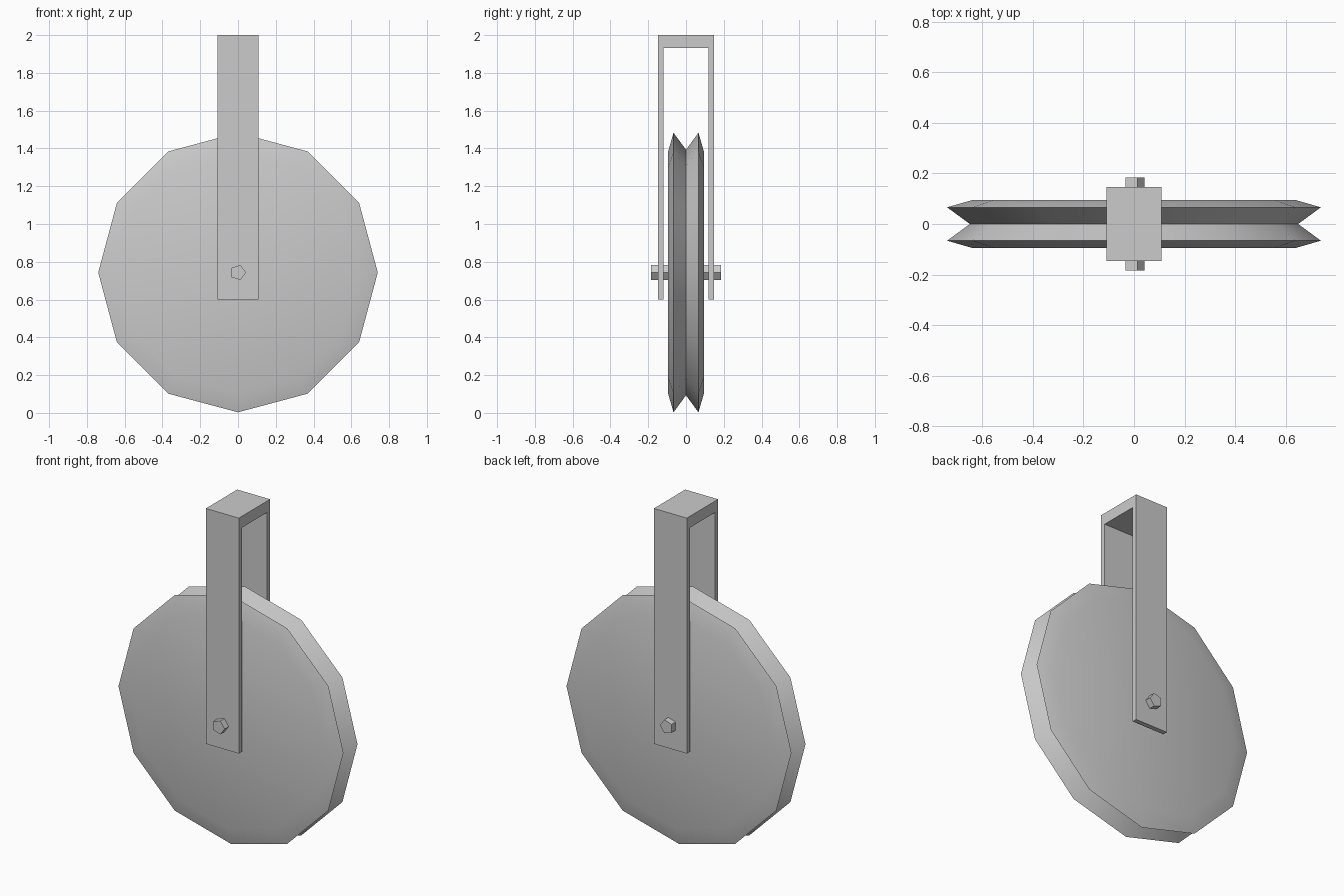
import bpy, bmesh, math

if "Cube" in bpy.data.objects:
    bpy.data.objects.remove(bpy.data.objects["Cube"])

grey = bpy.data.materials.new("light grey")
grey.diffuse_color = (0.6, 0.6, 0.6, 1)
grey.use_nodes = True
grey.node_tree.nodes["Principled BSDF"].inputs["Base Color"].default_value = grey.diffuse_color
HUB_Z = 0.743


def finish(name, bm, smooth=False):
    bmesh.ops.recalc_face_normals(bm, faces=bm.faces)
    me = bpy.data.meshes.new(name)
    bm.to_mesh(me)
    bm.free()
    me.materials.append(grey)
    ob = bpy.data.objects.new(name, me)
    bpy.context.collection.objects.link(ob)
    if smooth:
        bpy.ops.object.select_all(action='DESELECT')
        ob.select_set(True)
        bpy.context.view_layer.objects.active = ob
        bpy.ops.object.shade_smooth_by_angle(angle=math.radians(35))
    return ob


def lathe(name, profile, sides, smooth=False):
    """Stack of (y, radius) rings around the hub axis, capped at both ends."""
    bm = bmesh.new()
    rings = []
    for y, r in profile:
        rings.append([bm.verts.new((r * math.cos(math.tau * i / sides), y,
                                    HUB_Z + r * math.sin(math.tau * i / sides)))
                      for i in range(sides)])
    for a, b in zip(rings, rings[1:]):
        for i in range(sides):
            j = (i + 1) % sides
            bm.faces.new((a[i], a[j], b[j], b[i]))
    bm.faces.new(rings[0])
    bm.faces.new(rings[-1])
    return finish(name, bm, smooth)


# Grooved twelve-sided wheel
lathe("pulley_wheel", [(-0.095, 0.64), (-0.066, 0.74), (0, 0.65),
                       (0.066, 0.74), (0.095, 0.64)], 12, smooth=True)

# Five-sided axle pin
lathe("axle", [(-0.185, 0.042), (0.185, 0.042)], 5)

# Inverted U strap, profile in y/z extruded along x
outline = [(-0.147, 0.6), (-0.147, 2), (0.147, 2), (0.147, 0.6),
           (0.118, 0.6), (0.118, 1.932), (-0.118, 1.932), (-0.118, 0.6)]
bm = bmesh.new()
face = bm.faces.new([bm.verts.new((-0.108, y, z)) for y, z in outline])
ext = bmesh.ops.extrude_face_region(bm, geom=[face])
bmesh.ops.translate(bm, vec=(0.216, 0, 0),
                    verts=[g for g in ext["geom"] if isinstance(g, bmesh.types.BMVert)])
finish("bracket", bm)
